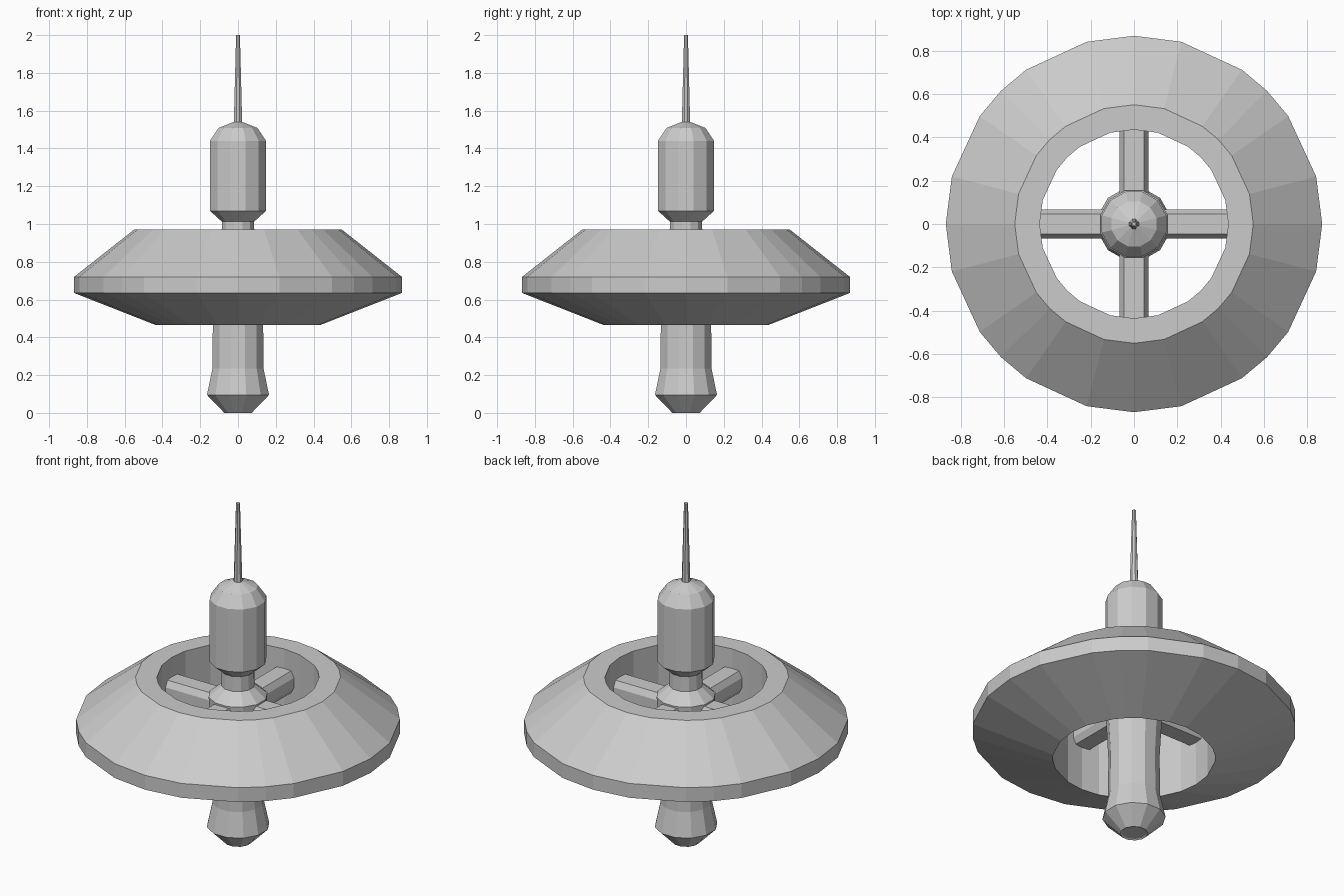
import bpy, bmesh, math
from mathutils import Matrix

if "Cube" in bpy.data.objects:
    bpy.data.objects.remove(bpy.data.objects["Cube"])


def finish(name, bm):
    bmesh.ops.recalc_face_normals(bm, faces=bm.faces)
    mesh = bpy.data.meshes.new(name)
    bm.to_mesh(mesh)
    bm.free()
    ob = bpy.data.objects.new(name, mesh)
    bpy.context.collection.objects.link(ob)
    return ob


def lathe(name, profile, angles, closed=False):
    """Sweep (radius, z) points around z at the given angles in degrees."""
    bm = bmesh.new()
    rings = [[bm.verts.new((r * math.cos(math.radians(a)), r * math.sin(math.radians(a)), z))
              for a in angles] for r, z in profile]
    n = len(angles)
    pairs = list(zip(rings, rings[1:]))
    if closed:
        pairs.append((rings[-1], rings[0]))
    else:
        bm.faces.new(rings[0])
        bm.faces.new(rings[-1])
    for lo, hi in pairs:
        for i in range(n):
            j = (i + 1) % n
            bm.faces.new((lo[i], lo[j], hi[j], hi[i]))
    return finish(name, bm)


def even(n):
    return [(i + 0.5) * 360 / n for i in range(n)]


# Saucer ring with a slightly uneven rim, repeated every quarter turn
rim = [q * 90 + a for q in range(4) for a in (0, 14.6, 35, 45, 55, 75.4)]
lathe("saucer_ring", [(0.435, 0.465), (0.868, 0.635), (0.868, 0.72),
                      (0.55, 0.97), (0.435, 0.97)], rim, closed=True)

# Central column: rounded foot, shaft, hub and neck
lathe("central_column", [(0.067, 0.005), (0.075, 0.0), (0.17, 0.095), (0.14, 0.235),
                         (0.138, 0.47), (0.15, 0.70), (0.16, 0.865),
                         (0.09, 0.925), (0.088, 1.03)], even(12))

# Upper capsule
lathe("upper_capsule", [(0.088, 1.012), (0.154, 1.07), (0.154, 1.44),
                        (0.107, 1.508), (0.025, 1.54)], even(12))

# Antenna spike
lathe("antenna", [(0.024, 1.53), (0.011, 2.0)], even(8))

# Four chamfered spokes joining the hub to the ring
section = [(0.067, 0.03), (0.047, 0.065), (-0.047, 0.065), (-0.067, 0.03),
           (-0.067, -0.03), (-0.047, -0.065), (0.047, -0.065), (0.067, -0.03)]
for k in range(4):
    bm = bmesh.new()
    inner, outer = ([bm.verts.new((x, y, 0.79 + z)) for y, z in section] for x in (0.08, 0.45))
    bm.faces.new(inner)
    bm.faces.new(outer)
    for i in range(8):
        j = (i + 1) % 8
        bm.faces.new((inner[i], inner[j], outer[j], outer[i]))
    bmesh.ops.transform(bm, matrix=Matrix.Rotation(k * math.pi / 2, 4, 'Z'), verts=bm.verts)
    finish(f"spoke_{k + 1}", bm)
